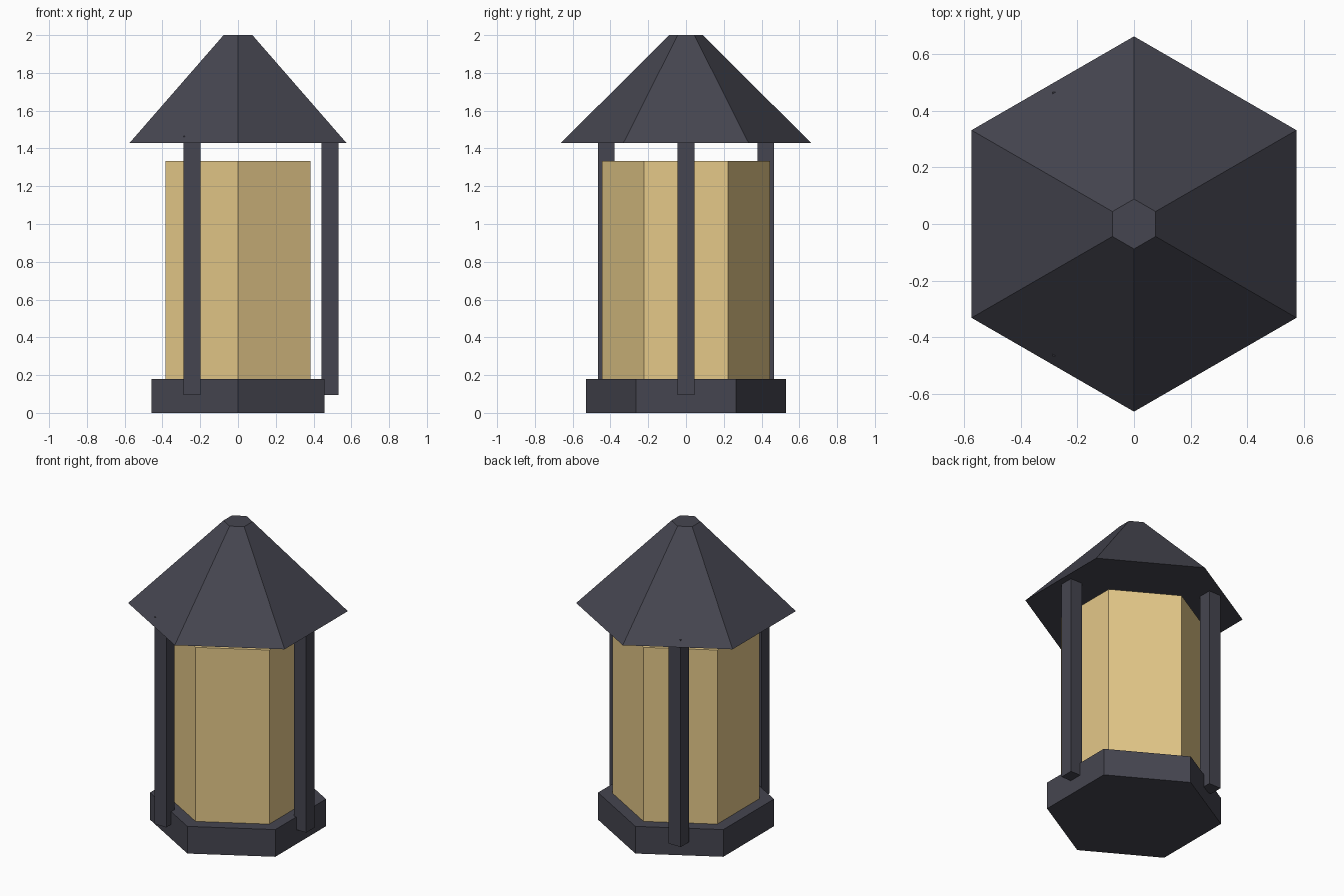
import bpy, bmesh
from math import sin, cos, radians

if "Cube" in bpy.data.objects:
    bpy.data.objects.remove(bpy.data.objects["Cube"])


def material(name, rgb):
    m = bpy.data.materials.new(name)
    m.diffuse_color = (*rgb, 1)
    m.use_nodes = True
    m.node_tree.nodes["Principled BSDF"].inputs["Base Color"].default_value = m.diffuse_color
    return m


METAL = material("dark_metal", (0.06, 0.06, 0.08))
GLASS = material("warm_glass", (0.78, 0.58, 0.25))


def finish(name, bm, mat):
    bmesh.ops.recalc_face_normals(bm, faces=bm.faces)
    mesh = bpy.data.meshes.new(name)
    bm.to_mesh(mesh)
    bm.free()
    mesh.materials.append(mat)
    bpy.context.collection.objects.link(bpy.data.objects.new(name, mesh))


def hex_frustum(name, r_low, r_high, z_low, z_high, mat):
    """Closed six-sided solid with corners pointing to +y and -y."""
    bm = bmesh.new()
    rings = [[bm.verts.new((r * cos(radians(30 + 60 * i)), r * sin(radians(30 + 60 * i)), z))
              for i in range(6)] for r, z in ((r_low, z_low), (r_high, z_high))]
    for ring in rings:
        bm.faces.new(ring)
    low, high = rings
    for i in range(6):
        j = (i + 1) % 6
        bm.faces.new((low[i], low[j], high[j], high[i]))
    finish(name, bm, mat)


def box(name, x, y, width, z_low, z_high, mat):
    bm = bmesh.new()
    bmesh.ops.create_cube(bm, size=1)
    bmesh.ops.scale(bm, vec=(width, width, z_high - z_low), verts=bm.verts)
    bmesh.ops.translate(bm, vec=(x, y, (z_low + z_high) / 2), verts=bm.verts)
    finish(name, bm, mat)


# Base, glowing body and roof
hex_frustum("base", 0.53, 0.53, 0, 0.18, METAL)
hex_frustum("glass_body", 0.444, 0.444, 0.18, 1.333, GLASS)
hex_frustum("roof", 0.662, 0.088, 1.43, 2.0, METAL)

# Three upright posts, all square to the axes, spaced evenly round the body
for i in range(3):
    a = radians(120 * i)
    box(f"post_{i + 1}", 0.487 * cos(a), 0.487 * sin(a), 0.088, 0.095, 1.467, METAL)
